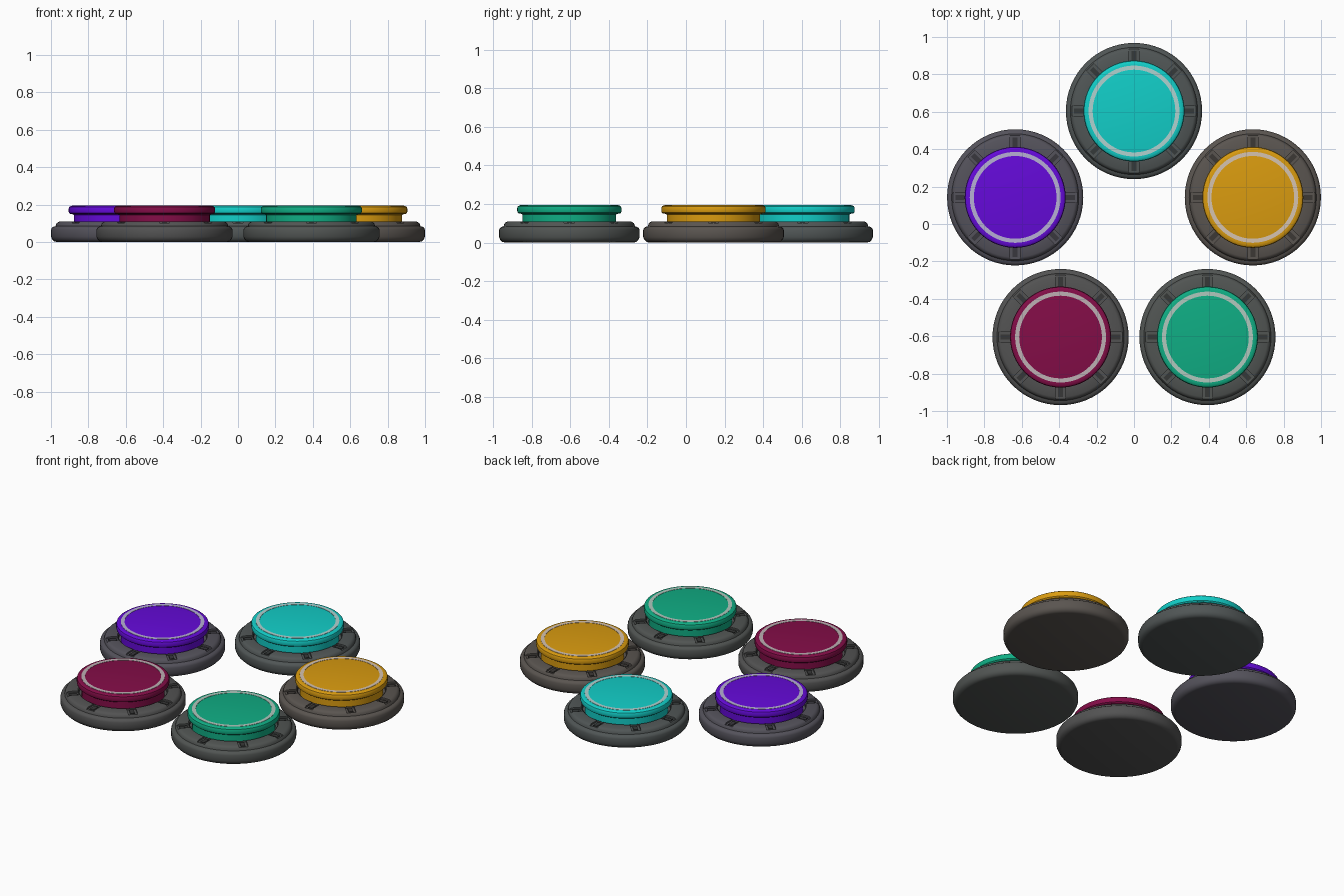
import bpy, bmesh
from math import cos, sin, pi, radians
from mathutils import Matrix, Vector

if "Cube" in bpy.data.objects:
    bpy.data.objects.remove(bpy.data.objects["Cube"])

SEG = 64
RING_R, RING_Y = 0.668, -0.064


def material(name, rgb):
    m = bpy.data.materials.new(name)
    m.diffuse_color = (*rgb, 1)
    m.use_nodes = True
    m.node_tree.nodes["Principled BSDF"].inputs["Base Color"].default_value = m.diffuse_color
    return m


def finish(name, bm, loc, mat=None):
    bmesh.ops.recalc_face_normals(bm, faces=bm.faces)
    me = bpy.data.meshes.new(name)
    bm.to_mesh(me)
    bm.free()
    ob = bpy.data.objects.new(name, me)
    ob.location = loc
    bpy.context.collection.objects.link(ob)
    if mat:
        me.materials.append(mat)
    return ob


def lathe(name, profile, loc, mat, closed=False):
    """Turn an (r, z) profile around z; a closed profile makes a hollow ring."""
    bm = bmesh.new()
    loops = [[bm.verts.new((r * cos(2 * pi * i / SEG), r * sin(2 * pi * i / SEG), z))
              for i in range(SEG)] for r, z in profile]
    pairs = list(zip(loops, loops[1:]))
    if closed:
        pairs.append((loops[-1], loops[0]))
    else:
        bm.faces.new(loops[0])
        bm.faces.new(loops[-1])
    for a, b in pairs:
        for i in range(SEG):
            j = (i + 1) % SEG
            bm.faces.new((a[i], a[j], b[j], b[i]))
    return finish(name, bm, loc, mat)


def box(bm, angle, r, z, size):
    mat = (Matrix.Rotation(angle, 4, 'Z') @ Matrix.Translation((r, 0, z))
           @ Matrix.Diagonal((*size, 1)))
    bmesh.ops.create_cube(bm, size=1, matrix=mat)


def smooth(ob):
    bpy.ops.object.select_all(action='DESELECT')
    bpy.context.view_layer.objects.active = ob
    ob.select_set(True)
    bpy.ops.object.shade_smooth_by_angle(angle=radians(35))


# Profiles: stepped base, pressed cap with neck, almost flush inlaid ring
BASE = [(0.335, 0), (0.348, 0.004), (0.358, 0.014), (0.364, 0.028), (0.364, 0.065),
        (0.360, 0.075), (0.352, 0.081), (0.340, 0.084), (0.337, 0.096), (0.331, 0.104),
        (0.320, 0.110), (0.262, 0.110), (0.256, 0.104), (0.256, 0.080)]
CAP = [(0.242, 0.078), (0.242, 0.145), (0.250, 0.149), (0.262, 0.150), (0.268, 0.155),
       (0.270, 0.163), (0.270, 0.178), (0.267, 0.187), (0.260, 0.192), (0.250, 0.194)]
INLAY = [(0.221, 0.190), (0.243, 0.190), (0.243, 0.1955), (0.221, 0.1955)]

COLOURS = [("cyan", (0.006, 0.62, 0.58), (0.080, 0.092, 0.092)),
           ("violet", (0.13, 0.003, 0.70), (0.088, 0.084, 0.104)),
           ("crimson", (0.23, 0.004, 0.064), (0.085, 0.085, 0.085)),
           ("green", (0.005, 0.42, 0.23), (0.082, 0.090, 0.086)),
           ("amber", (0.70, 0.33, 0.005), (0.102, 0.090, 0.080))]

for k, (label, rgb, base_rgb) in enumerate(COLOURS):
    a = pi / 2 + k * 2 * pi / 5
    loc = Vector((RING_R * cos(a), RING_R * sin(a) + RING_Y, 0))
    cap_mat = material(label + "_cap", rgb)
    base_mat = material(label + "_base", base_rgb)
    clip_mat = material(label + "_clip", [0.45 * c for c in base_rgb])
    ring_mat = material(label + "_ring", [0.43 + 0.35 * c for c in rgb])

    base = lathe(label + "_base", BASE, loc, base_mat)

    # Eight radial slots cut into the rim
    bm = bmesh.new()
    for i in range(8):
        box(bm, i * pi / 4, 0.297, 0.110, (0.070, 0.054, 0.020))
    cutter = finish(label + "_slot_cutter", bm, loc)
    cutter.hide_render = True
    mod = base.modifiers.new("slots", 'BOOLEAN')
    mod.object = cutter
    mod.operation = 'DIFFERENCE'
    mod.solver = 'EXACT'
    bpy.context.view_layer.objects.active = base
    bpy.ops.object.modifier_apply(modifier=mod.name)
    bpy.data.objects.remove(cutter)
    smooth(base)

    # Small dark clip lying in every slot
    bm = bmesh.new()
    for i in range(8):
        box(bm, i * pi / 4, 0.295, 0.100, (0.050, 0.026, 0.008))
    finish(label + "_slot_clips", bm, loc, clip_mat)

    smooth(lathe(label + "_cap", CAP, loc, cap_mat))
    smooth(lathe(label + "_ring", INLAY, loc, ring_mat, closed=True))
